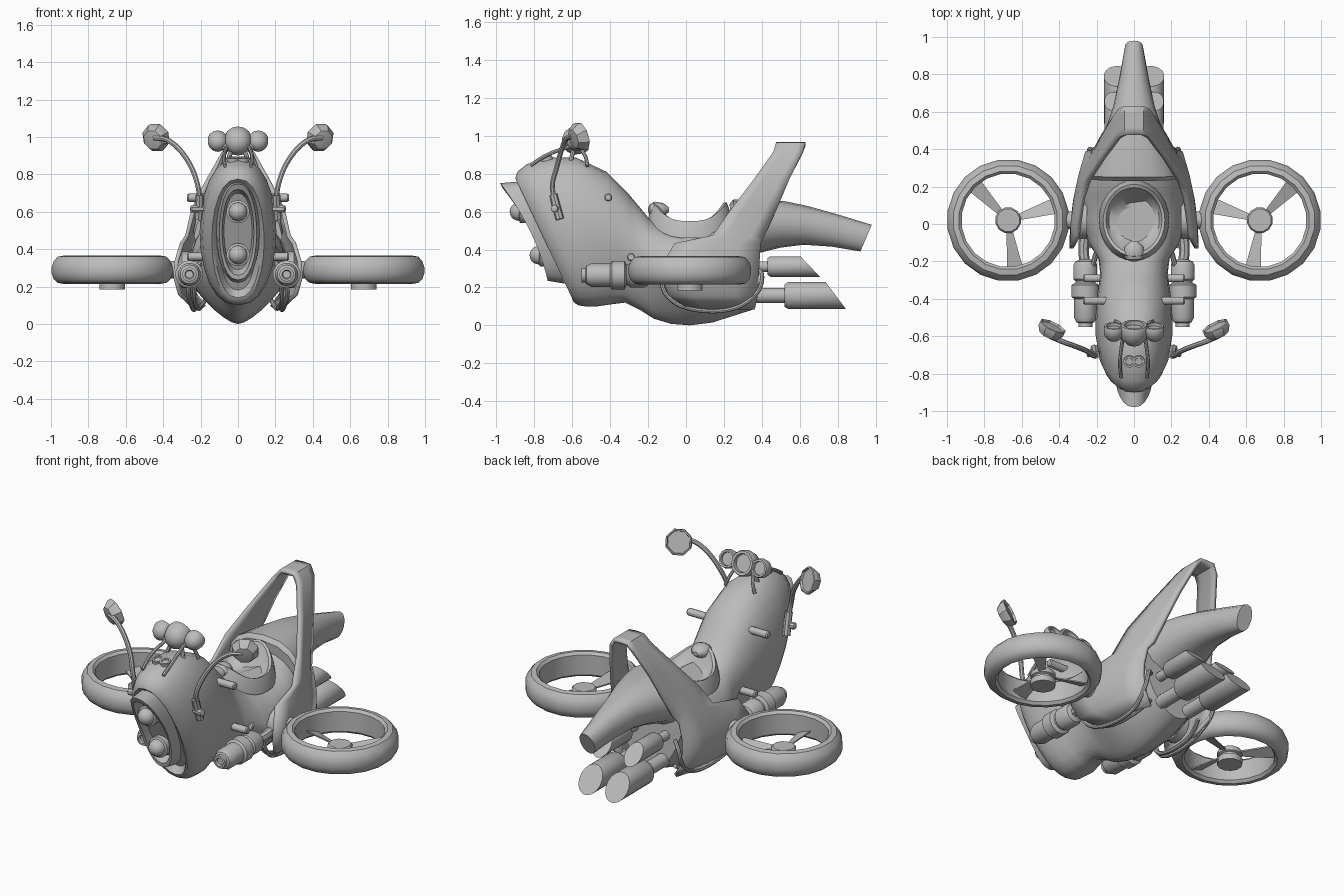
import bpy, bmesh
from math import sin, cos, pi, radians
from mathutils import Vector, Matrix

if "Cube" in bpy.data.objects:
    bpy.data.objects.remove(bpy.data.objects["Cube"])

grey = bpy.data.materials.new("plain_grey")
grey.use_nodes = True
COLOUR = (0.5, 0.5, 0.5, 1)
grey.diffuse_color = COLOUR
grey.node_tree.nodes["Principled BSDF"].inputs["Base Color"].default_value = COLOUR
parts = []


def loft(name, rings, caps=True, ring_closed=True, loop=False, mirror=False, subsurf=0, thick=0):
    """Skin a list of equal-length rings of points."""
    bm = bmesh.new()
    vs = [[bm.verts.new(p) for p in r] for r in rings]
    n, m = len(rings), len(rings[0])
    for i in range(n if loop else n - 1):
        a, b = vs[i], vs[(i + 1) % n]
        for j in range(m if ring_closed else m - 1):
            k = (j + 1) % m
            bm.faces.new((a[j], a[k], b[k], b[j]))
    if caps and not loop:
        bm.faces.new(vs[0])
        bm.faces.new(vs[-1])
    bmesh.ops.remove_doubles(bm, verts=bm.verts, dist=0.0002)
    bmesh.ops.recalc_face_normals(bm, faces=bm.faces)
    me = bpy.data.meshes.new(name)
    bm.to_mesh(me)
    bm.free()
    ob = bpy.data.objects.new(name, me)
    bpy.context.collection.objects.link(ob)
    me.materials.append(grey)
    if subsurf:
        ob.modifiers.new("Smooth", "SUBSURF").levels = subsurf
    if thick:
        s = ob.modifiers.new("Thickness", "SOLIDIFY")
        s.thickness, s.offset = thick, 0
    if mirror:
        ob.modifiers.new("Mirror", "MIRROR")
    parts.append(ob)
    return ob


def lathe(name, profile, centre, axis=(0, 0, 1), seg=16, loop=False, mirror=False, slant=0):
    """Spin (radius, height) points about an axis; slant shears the last two rings."""
    q = Vector(axis).normalized().to_track_quat("Z", "Y")
    rings = []
    for i, (r, h) in enumerate(profile):
        ring = []
        for j in range(seg):
            t = 2 * pi * (j + 0.5) / seg
            p = Vector(centre) + q @ Vector((r * cos(t), r * sin(t), h))
            if slant and i >= len(profile) - 2:
                p.y -= slant * (p.z - centre[2])
            ring.append(p)
        rings.append(ring)
    return loft(name, rings, loop=loop, mirror=mirror)


def tube(name, pts, r, seg=8, steps=5, closed=False, mirror=True):
    """Round tube along a smooth path."""
    P = [Vector(p) for p in pts]
    n = len(P)
    at = (lambda i: P[i % n]) if closed else (lambda i: P[max(0, min(n - 1, i))])
    path = []
    for i in range(n if closed else n - 1):
        a, b, c, d = at(i - 1), at(i), at(i + 1), at(i + 2)
        for s in range(steps):
            t = s / steps
            path.append(0.5 * (2 * b + (c - a) * t + (2 * a - 5 * b + 4 * c - d) * t * t
                               + (3 * b - a - 3 * c + d) * t ** 3))
    if not closed:
        path.append(P[-1])
    rings, old, side = [], None, None
    for i, p in enumerate(path):
        nxt = path[(i + 1) % len(path)] if closed or i + 1 < len(path) else p
        prv = path[i - 1] if closed or i else p
        d = (nxt - prv).normalized()
        side = d.orthogonal().normalized() if old is None else old.rotation_difference(d) @ side
        old = d
        up = d.cross(side)
        rings.append([p + r * (side * cos(2 * pi * j / seg) + up * sin(2 * pi * j / seg)) for j in range(seg)])
    return loft(name, rings, loop=closed, mirror=mirror)


def section(ty, tz, by, bz, hw, keel=0, sag=0, seg=24):
    """Upright oval between a top and a bottom point, with a V keel below."""
    ring = []
    for j in range(seg):
        t = 2 * pi * j / seg
        v, s = cos(t), sin(t)
        w = abs(s) ** 0.85
        if v < 0:
            w = w * (1 - keel) + (1 - abs(v)) ** 0.8 * keel
        x = hw * w * (1 if s >= 0 else -1)
        f = (v + 1) / 2
        ring.append((x, by + (ty - by) * f + sag * (1 - v * v), bz + (tz - bz) * f))
    return ring


# Hull: hood, waist and keeled belly
loft("hull", [section(*s) for s in (
    (-.83, .72, -.57, .18, .10), (-.87, .75, -.60, .14, .125), (-.90, .775, -.59, .12, .14),
    (-.89, .81, -.565, .105, .165), (-.84, .85, -.53, .10, .19), (-.72, .885, -.47, .10, .205),
    (-.58, .885, -.40, .11, .205, .2), (-.42, .81, -.32, .12, .195, .3), (-.30, .69, -.24, .08, .18, .5),
    (-.20, .57, -.17, .035, .19, .7), (-.10, .51, -.08, .008, .25, .8), (.03, .49, .02, 0, .275, .8),
    (.16, .53, .14, .015, .27, .7), (.26, .6, .25, .05, .25, .6), (.33, .6, .36, .085, .21, .4))])

# Tail
loft("tail", [section(*s, seg=16) for s in (
    (.23, .64, .25, .3, .235), (.25, .665, .27, .32, .24), (.40, .665, .38, .38, .19), (.52, .655, .5, .41, .15),
    (.64, .63, .62, .425, .11), (.80, .585, .77, .415, .078), (.98, .53, .92, .39, .048))])

# Slanted front visor and its two lamps
loft("front_visor", [section(*s) for s in (
    (-.86, .76, -.64, .22, .115), (-.98, .75, -.73, .235, .10, 0, .035), (-.965, .72, -.735, .26, .085, 0, .035),
    (-.86, .70, -.68, .29, .075))])
for name, y, z in (("upper_lamp", -.875, .6), ("lower_lamp", -.77, .37)):
    lathe(name, [(0, -.1), (.062, -.1), (.062, 0), (.05, .005)]
          + [(.05 * cos(a * pi / 10), .05 * sin(a * pi / 10) + .005) for a in range(1, 6)], (0, y, z), (0, -1, 0))

# Hoop fin that flares into the side panels: front edge x, y, back edge x, y, height
HOOP = ((0, .475, 0, .63, .957), (.045, .475, .045, .63, .955), (.08, .46, .075, .615, .91),
        (.165, .35, .125, .54, .76), (.24, .235, .165, .475, .61), (.272, .14, .20, .41, .47),
        (.30, -.06, .23, .39, .43), (.33, -.12, .25, .385, .33), (.335, -.13, .25, .38, .25),
        (.31, -.09, .23, .375, .16), (.23, .02, .18, .36, .09))
rings = []
for xf, yf, xb, yb, z in HOOP:
    rings.append([(xf + (xb - xf) * t + (.09 * t * (1 - t) if z < .5 else 0), yf + (yb - yf) * t, z)
                  for t in (0, .25, .5, .75, 1)])
loft("hoop_fin", rings, caps=False, ring_closed=False, mirror=True, thick=.022)

# Seat dish with raised front and back, and its pommel
rings = []
for f, drop in ((1.25, -.09), (1.18, -.03), (1.1, 0), (1, -.005), (.9, -.035), (.55, -.05), (.02, -.055)):
    ring = []
    for j in range(28):
        t = 2 * pi * j / 28
        lift = (.1 if f > .8 else .02) * abs(sin(t)) ** 3
        ring.append((.15 * f * cos(t), .02 + .175 * f * sin(t), .55 + drop + lift))
    rings.append(ring)
loft("seat", rings)
loft("seat_pommel", [section(y, .61 + h, y, .61 - h, h * 1.4, seg=12) for y, h in
                     ((-.2, .01), (-.19, .03), (-.16, .042), (-.12, .035), (-.09, .012))])

# Ducted side fans
FAN = Vector((.673, .02, 0))
lathe("fan_duct", [(.25, .35), (.265, .365), (.295, .36), (.317, .335), (.327, .305), (.327, .27),
                   (.317, .24), (.295, .22), (.265, .215), (.25, .23)], FAN, seg=20, loop=True, mirror=True)
lathe("fan_hub", [(0, .272), (.062, .272), (.07, .262), (.07, .24), (.058, .235), (.058, .225),
                  (.07, .22), (.07, .185), (0, .185)], FAN, seg=12, mirror=True)
for i, a in enumerate((46, 163, 262)):
    turn = Matrix.Rotation(radians(a), 3, "Z")
    rings = []
    for r, w in ((.04, .014), (.262, .043)):
        rings.append([FAN + turn @ Vector((r, y, .252 + .35 * y + dz)) for y, dz in
                      ((-w, -.004), (w, -.004), (w, .004), (-w, .004))])
    loft(f"fan_blade_{i + 1}", rings, mirror=True)
lathe("fan_mount", [(.10, -.06), (.10, -.01), (.075, .01), (.05, .012), (.045, .07)],
      (.31, .02, .29), (1, 0, 0), seg=12, mirror=True)

# Forward side engines
lathe("side_engine", [(0, -.01), (.03, 0), (.055, .01), (.065, .03), (.065, .105), (.055, .115), (.055, .125),
                      (.075, .135), (.075, .2), (.062, .21), (.062, .31), (.05, .335), (.038, .34),
                      (.038, .36), (.025, .362), (.02, .35), (0, .35)], (.26, -.19, .265), (0, -1, 0),
      seg=14, mirror=True)
tube("engine_pipe", [(.26, -.22, .265), (.27, -.14, .265), (.26, -.06, .27), (.22, 0, .28)], .028)
tube("engine_hose", [(.22, -.22, .3), (.2, -.15, .33), (.18, -.1, .36)], .014)

# Hoses looping under the side panels
tube("lower_hose", [(.25, -.13, .26), (.265, -.11, .17), (.25, -.02, .1), (.235, .14, .075), (.23, .28, .1),
                    (.24, .38, .18), (.23, .40, .27), (.18, .36, .3)], .012)
tube("inner_hose", [(.23, -.12, .2), (.235, -.06, .13), (.215, .08, .085), (.2, .24, .09), (.17, .35, .14)], .012)

# Slash-cut exhausts
lathe("lower_exhaust", [(.04, 0), (.04, .18), (.06, .18), (.073, .2), (.073, .45), (.06, .45)],
      (.09, .34, .157), (0, 1, 0), mirror=True, slant=.75)
lathe("upper_exhaust", [(.028, 0), (.028, .13), (.045, .13), (.055, .145), (.055, .355), (.045, .355)],
      (.105, .30, .31), (0, 1, 0), mirror=True, slant=.95)

# Foot and knee pegs
for name, y, z in (("upper_peg", -.41, .675), ("lower_peg", -.29, .36)):
    lathe(name, [(.022, 0), (.022, .12), (.016, .127), (0, .127)], (.145, y, z), (1, 0, 0), seg=10, mirror=True)

# Mirrors on curved arms with grips
tube("mirror_arm", [(.45, -.60, .995), (.38, -.63, .985), (.31, -.655, .93), (.25, -.68, .84), (.215, -.705, .74),
                    (.205, -.69, .65), (.21, -.67, .57)], .014)
tube("mirror_grip", [(.205, -.70, .69), (.205, -.69, .65), (.212, -.665, .56)], .022)
lathe("grip_bracket", [(.02, -.06), (.02, .05), (.012, .055)], (.2, -.685, .615), (1, -.2, 0), seg=8, mirror=True)
lathe("mirror_head", [(0, .005), (.066, .005), (.07, .018), (.078, .015), (.078, -.005), (.055, -.04), (0, -.05)],
      (.44, -.56, .995), (-.42, .85, .3), seg=8, mirror=True)

# Gauge cluster, domed at the front with dials facing the rider
def gauge(name, r, centre, mirror):
    lathe(name, [(0, .3 * r), (.68 * r, .3 * r), (.72 * r, .6 * r), (.92 * r, .6 * r), (r, .4 * r), (r, 0),
                 (.87 * r, -.5 * r), (.5 * r, -.87 * r), (0, -r)], centre, (0, .92, .38), seg=14, mirror=mirror)


gauge("centre_gauge", .075, (0, -.58, .975), False)
gauge("side_gauge", .055, (.108, -.575, .975), True)
tube("gauge_bar", [(-.11, -.59, .955), (0, -.60, .94), (.11, -.59, .955)], .02, mirror=False)
tube("gauge_strut", [(.07, -.82, .845), (.075, -.73, .90), (.06, -.61, .945)], .01)
tube("gauge_post", [(.03, -.59, .94), (.045, -.6, .9), (.06, -.61, .86)], .012)
tube("gauge_brace", [(.06, -.56, .94), (.08, -.53, .89), (.1, -.52, .84)], .01)
lathe("hood_dial", [(.032, -.02), (.032, .008), (.022, .008), (.02, .002), (0, .002)],
      (.025, -.735, .882), (0, -.2, 1), seg=12, mirror=True)

# Shading: smooth with sharp creases kept
bpy.ops.object.select_all(action="DESELECT")
for ob in parts:
    ob.select_set(True)
bpy.context.view_layer.objects.active = parts[0]
bpy.ops.object.shade_smooth_by_angle(angle=radians(38))
